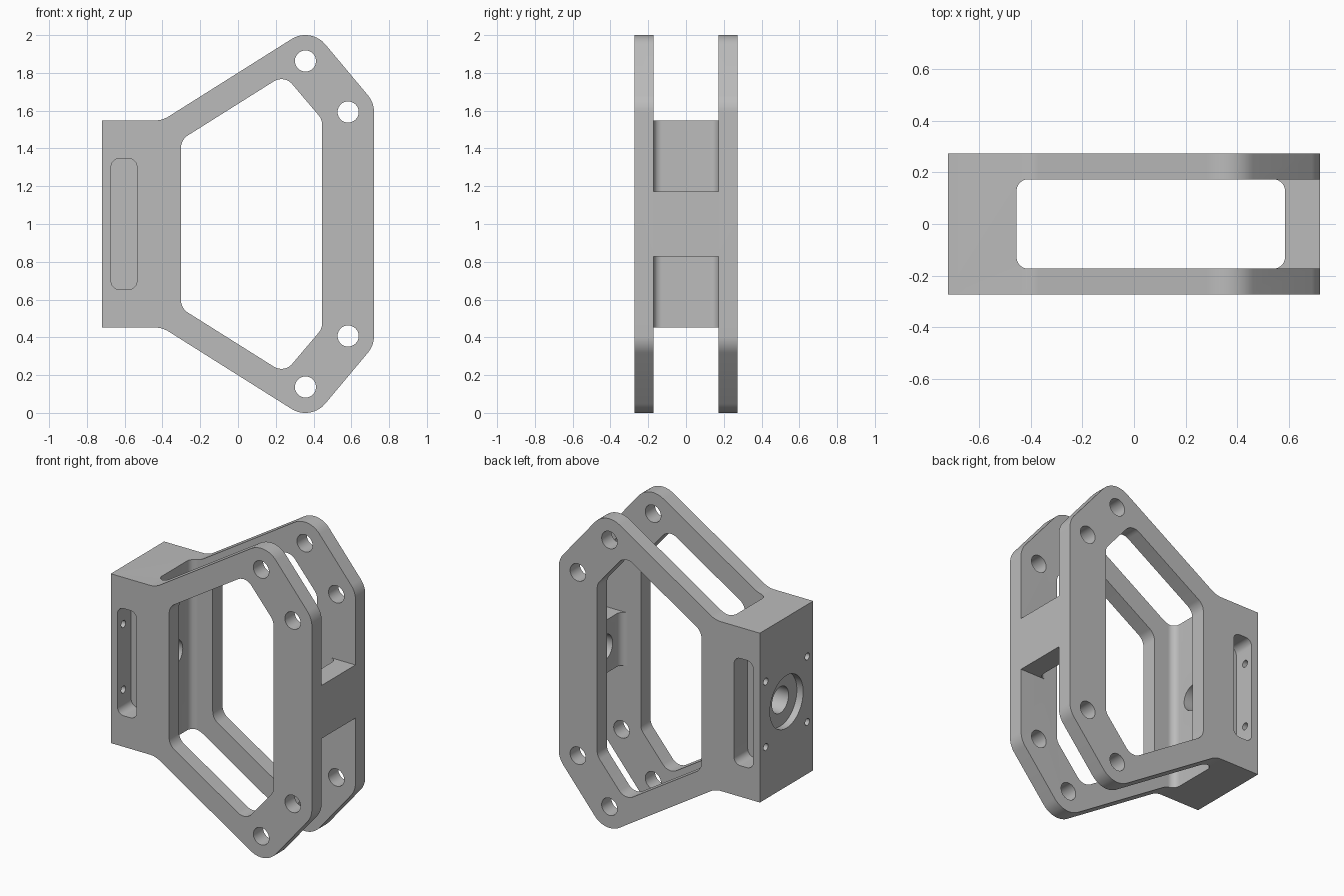
import bpy, bmesh, math
from mathutils import Vector

cube = bpy.data.objects.get("Cube")
if cube:
    bpy.data.objects.remove(cube, do_unlink=True)

HALF_Y, SLOT_Y, MID = 0.273, 0.173, 1.0

grey = bpy.data.materials.new("plain grey")
grey.use_nodes = True
grey.diffuse_color = (0.5, 0.5, 0.5, 1)
grey.node_tree.nodes["Principled BSDF"].inputs["Base Color"].default_value = (0.5, 0.5, 0.5, 1)


def rounded(corners, steps=10):
    """Turn (u, v, radius) corners into an outline with arc fillets."""
    out = []
    for i, (u, v, r) in enumerate(corners):
        p = Vector((u, v))
        if r == 0:
            out.append((u, v))
            continue
        a = (Vector(corners[i - 1][:2]) - p).normalized()
        b = (Vector(corners[(i + 1) % len(corners)][:2]) - p).normalized()
        half = math.acos(a.dot(b)) / 2
        centre = p + (a + b).normalized() * (r / math.sin(half))
        start = p + a * (r / math.tan(half)) - centre
        end = p + b * (r / math.tan(half)) - centre
        first = math.atan2(start.y, start.x)
        turn = math.atan2(start.x * end.y - start.y * end.x, start.dot(end))
        for k in range(steps + 1):
            t = first + turn * k / steps
            out.append((centre.x + r * math.cos(t), centre.y + r * math.sin(t)))
    return out


def mirrored(upper):
    """Add the lower half of an outline, mirrored about mid height."""
    return upper + [(u, 2 * MID - v, r) for u, v, r in reversed(upper)]


def rectangle(u0, u1, v0, v1, r=0):
    return rounded([(u0, v0, r), (u1, v0, r), (u1, v1, r), (u0, v1, r)])


def circle(u, v, r, n=40):
    return [(u + r * math.cos(2 * math.pi * k / n), v + r * math.sin(2 * math.pi * k / n))
            for k in range(n)]


def prism(name, outline, axis, lo, hi):
    """Extrude an outline along an axis."""
    place = {"x": lambda u, v, w: (w, u, v),
             "y": lambda u, v, w: (u, w, v),
             "z": lambda u, v, w: (u, v, w)}[axis]
    bm = bmesh.new()
    rings = [[bm.verts.new(place(u, v, w)) for u, v in outline] for w in (lo, hi)]
    n = len(outline)
    for ring in rings:
        bm.faces.new(ring)
    for i in range(n):
        j = (i + 1) % n
        bm.faces.new((rings[0][i], rings[0][j], rings[1][j], rings[1][i]))
    bm.normal_update()
    bmesh.ops.recalc_face_normals(bm, faces=bm.faces[:])
    mesh = bpy.data.meshes.new(name)
    bm.to_mesh(mesh)
    bm.free()
    obj = bpy.data.objects.new(name, mesh)
    bpy.context.collection.objects.link(obj)
    return obj


# Solid bracket body
body = prism("bracket_body", rounded(mirrored([
    (-0.72, 1.548, 0), (-0.401, 1.548, 0.14), (0.385, 2.043, 0.137), (0.72, 1.643, 0.137)])),
    "y", -HALF_Y, HALF_Y)
body.data.materials.append(grey)

# Window through both plates, and the slot that separates them
cutters = [
    prism("window_cutter", rounded(mirrored([
        (-0.302, 1.446, 0.08), (0.245, 1.79, 0.075), (0.445, 1.554, 0.075)])), "y", -1, 1),
    prism("slot_cutter", rectangle(-0.455, 0.585, -SLOT_Y, SLOT_Y, 0.045), "z", -1, 3),
]

# Openings above and below the bridge, and the four plate holes
for s in (-1, 1):
    lo, hi = sorted((MID + s * 0.172, MID + s * 2))
    cutters.append(prism("bridge_gap_cutter", rectangle(0.4, 1, -SLOT_Y, SLOT_Y), "z", lo, hi))
    for x, dz in ((0.357, 0.863), (0.583, 0.593)):
        cutters.append(prism("plate_hole_cutter", circle(x, MID + s * dz, 0.056), "y", -1, 1))

# Side pockets with screw holes leading into them
for s in (-1, 1):
    lo, hi = sorted((s * 0.133, s))
    cutters.append(prism("pocket_cutter",
                         rectangle(-0.672, -0.535, MID - 0.347, MID + 0.347, 0.045), "y", lo, hi))
    for t in (-1, 1):
        cutters.append(prism("screw_hole_cutter",
                             circle(s * 0.212, MID + t * 0.212, 0.023, 20), "x", -1, -0.6))

# Shaft bore with a shallow recess, and the blind seat inside the bridge
cutters += [
    prism("recess_cutter", circle(0, MID, 0.17, 64), "x", -1, -0.675),
    prism("bore_cutter", circle(0, MID, 0.085), "x", -1, -0.38),
    prism("bridge_seat_cutter", circle(0, MID, 0.085), "x", 0.5, 0.67),
]

bpy.ops.object.select_all(action="DESELECT")
bpy.context.view_layer.objects.active = body
body.select_set(True)
for cutter in cutters:
    cutter.hide_render = True
    mod = body.modifiers.new(cutter.name, "BOOLEAN")
    mod.operation = "DIFFERENCE"
    mod.solver = "EXACT"
    mod.object = cutter
    bpy.ops.object.modifier_apply(modifier=mod.name)
    bpy.data.objects.remove(cutter, do_unlink=True)

bpy.ops.object.shade_smooth_by_angle(angle=math.radians(25))
